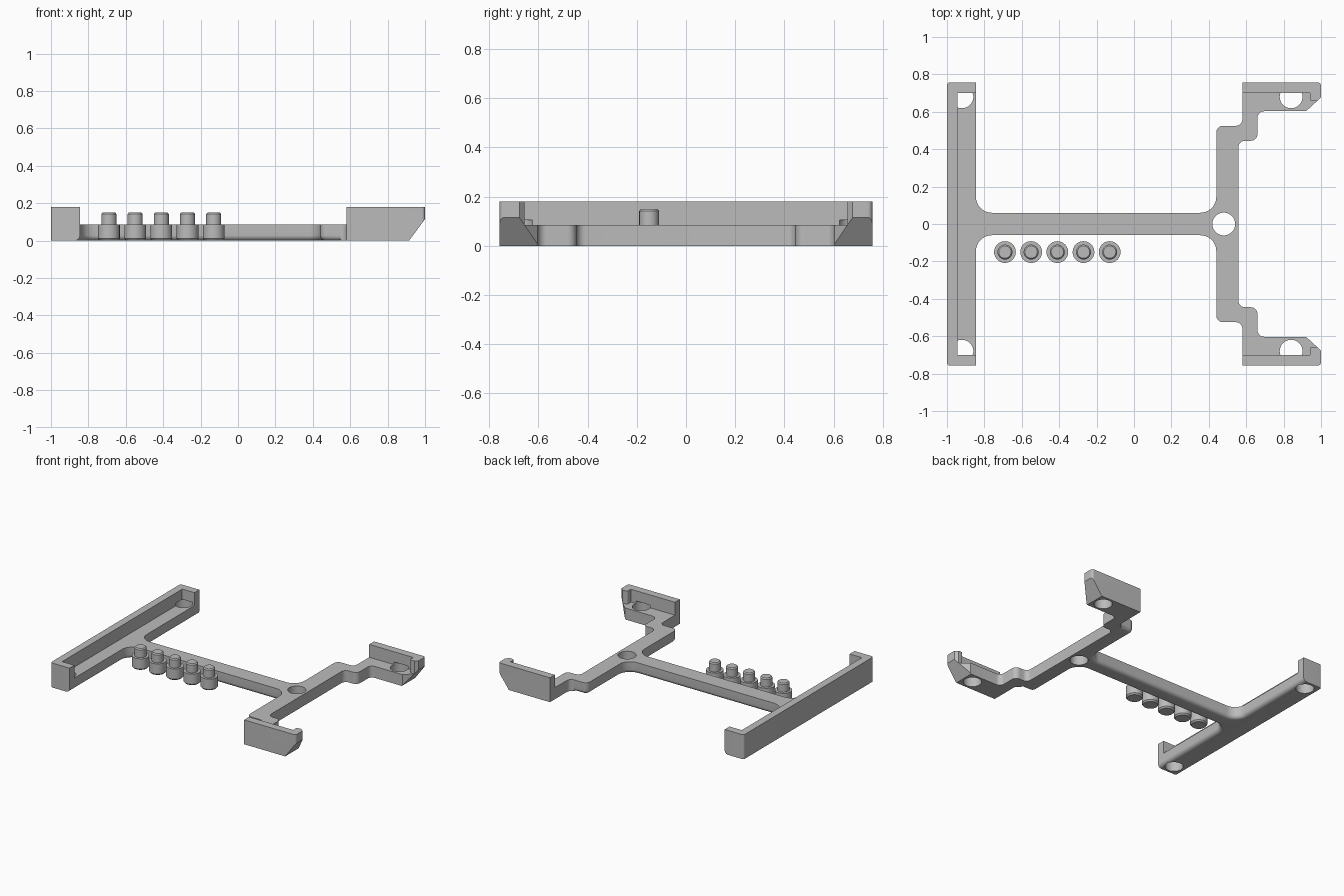
import bpy, bmesh, math
from mathutils import Vector

if "Cube" in bpy.data.objects:
    bpy.data.objects.remove(bpy.data.objects["Cube"])

HEIGHT, FLOOR, EASE = 0.18, 0.085, 0.028

grey = bpy.data.materials.new("plain_grey")
grey.diffuse_color = (0.5, 0.5, 0.5, 1)
grey.use_nodes = True
grey.node_tree.nodes["Principled BSDF"].inputs["Base Color"].default_value = grey.diffuse_color


def finish(name, bm):
    bmesh.ops.recalc_face_normals(bm, faces=bm.faces)
    mesh = bpy.data.meshes.new(name)
    bm.to_mesh(mesh)
    bm.free()
    mesh.materials.append(grey)
    obj = bpy.data.objects.new(name, mesh)
    bpy.context.collection.objects.link(obj)
    return obj


def smooth(obj):
    bpy.ops.object.select_all(action='DESELECT')
    obj.select_set(True)
    bpy.context.view_layer.objects.active = obj
    bpy.ops.object.shade_smooth_by_angle(angle=math.radians(30))


def rounded(corners, n=8):
    """Outline from (x, y, radius) corners; rounded corners are right angles."""
    out = []
    for i, (x, y, r) in enumerate(corners):
        p = Vector((x, y))
        if r == 0:
            out.append(p)
            continue
        a = (Vector(corners[i - 1][:2]) - p).normalized()
        b = (Vector(corners[(i + 1) % len(corners)][:2]) - p).normalized()
        c = p + r * (a + b)
        for k in range(n + 1):
            t = math.pi / 2 * k / n
            out.append(c - r * (b * math.cos(t) + a * math.sin(t)))
    return out


def mirrored(half):
    return half + [(x, -y, r) for x, y, r in reversed(half)]


def stack(name, rings):
    """Solid from rings of 3D points, capped at both ends."""
    bm = bmesh.new()
    loops = [[bm.verts.new(p) for p in ring] for ring in rings]
    n = len(loops[0])
    for lo, hi in zip(loops, loops[1:]):
        for i in range(n):
            j = (i + 1) % n
            bm.faces.new((lo[i], lo[j], hi[j], hi[i]))
    bm.faces.new(loops[0][::-1])
    bm.faces.new(loops[-1])
    return finish(name, bm)


def prism(name, outline, z0, z1):
    return stack(name, [[(p[0], p[1], z) for p in outline] for z in (z0, z1)])


def cut(target, cutter):
    mod = target.modifiers.new("cut", 'BOOLEAN')
    mod.operation, mod.solver, mod.object = 'DIFFERENCE', 'EXACT', cutter
    bpy.context.view_layer.objects.active = target
    bpy.ops.object.modifier_apply(modifier=mod.name)
    bpy.data.objects.remove(cutter)


# Frame outline: rail, crossbar, rear bar and stepped arms
outline = rounded(mirrored([
    (-1.0, 0.757, 0.015), (-0.845, 0.757, 0), (-0.845, 0.06, 0.085),
    (0.44, 0.06, 0.085), (0.44, 0.525, 0.036), (0.58, 0.525, 0.036),
    (0.58, 0.757, 0), (1.0, 0.757, 0.018), (1.0, 0.677, 0),
    (0.92, 0.603, 0), (0.66, 0.603, 0.036), (0.66, 0.445, 0.036),
    (0.558, 0.445, 0.036)]))


# Underside edge is eased along the inner side only
def eased(p):
    return -0.85 < p.x < 0.46 or (-0.85 < p.x < 0.55 and abs(p.y) > 0.5)


inward = []
for i, p in enumerate(outline):
    total = Vector((0, 0))
    if eased(p):
        for q in (outline[i - 1], outline[(i + 1) % len(outline)]):
            if eased(q):
                d = (q - p).normalized()
                if q is outline[i - 1]:
                    d = -d
                total += Vector((d.y, -d.x))     # outline runs clockwise
    inward.append(total.normalized() if total.length else total)

rings = []
for k in range(7):
    t = math.pi / 2 * k / 6
    off, z = EASE * (1 - math.sin(t)), EASE * (1 - math.cos(t))
    rings.append([(p.x + v.x * off, p.y + v.y * off, z)
                  for p, v in zip(outline, inward)])
rings.append([(p.x, p.y, HEIGHT) for p in outline])
frame = stack("mount_frame", rings)

# Recess that leaves the raised walls and end hooks
cut(frame, prism("recess", rounded(mirrored([
    (-0.945, 0.70, 0), (0.94, 0.70, 0), (0.94, 0.657, 0.015),
    (1.1, 0.657, 0)])), FLOOR, 0.3))

# Magnet holes in the corners and a through hole in the rear bar
for x, y, top in [(-0.92, 0.68, 0.105), (-0.92, -0.68, 0.105),
                  (0.84, 0.68, 0.105), (0.84, -0.68, 0.105), (0.48, 0, 0.3)]:
    circle = [(x + 0.061 * math.cos(a), y + 0.061 * math.sin(a))
              for a in (math.tau * k / 48 for k in range(48))]
    cut(frame, prism("hole", circle, -0.1, top))

# Sloped underside at the arm tips
wedge = [(0.841, -0.1), (1.1, -0.1), (1.1, 0.25)]
cut(frame, stack("tip_slope", [[(x, y, z) for x, z in wedge] for y in (-1, 1)]))
smooth(frame)

# Row of stepped pegs
profile = [(0.049, 0), (0.058, 0.01), (0.058, FLOOR), (0.04, FLOOR),
           (0.04, 0.142), (0.033, 0.15)]
for i in range(5):
    cx, cy = -0.69 + 0.14 * i, -0.15
    peg = stack(f"peg_{i + 1}", [
        [(cx + r * math.cos(math.tau * k / 40), cy + r * math.sin(math.tau * k / 40), z)
         for k in range(40)] for r, z in profile])
    smooth(peg)
